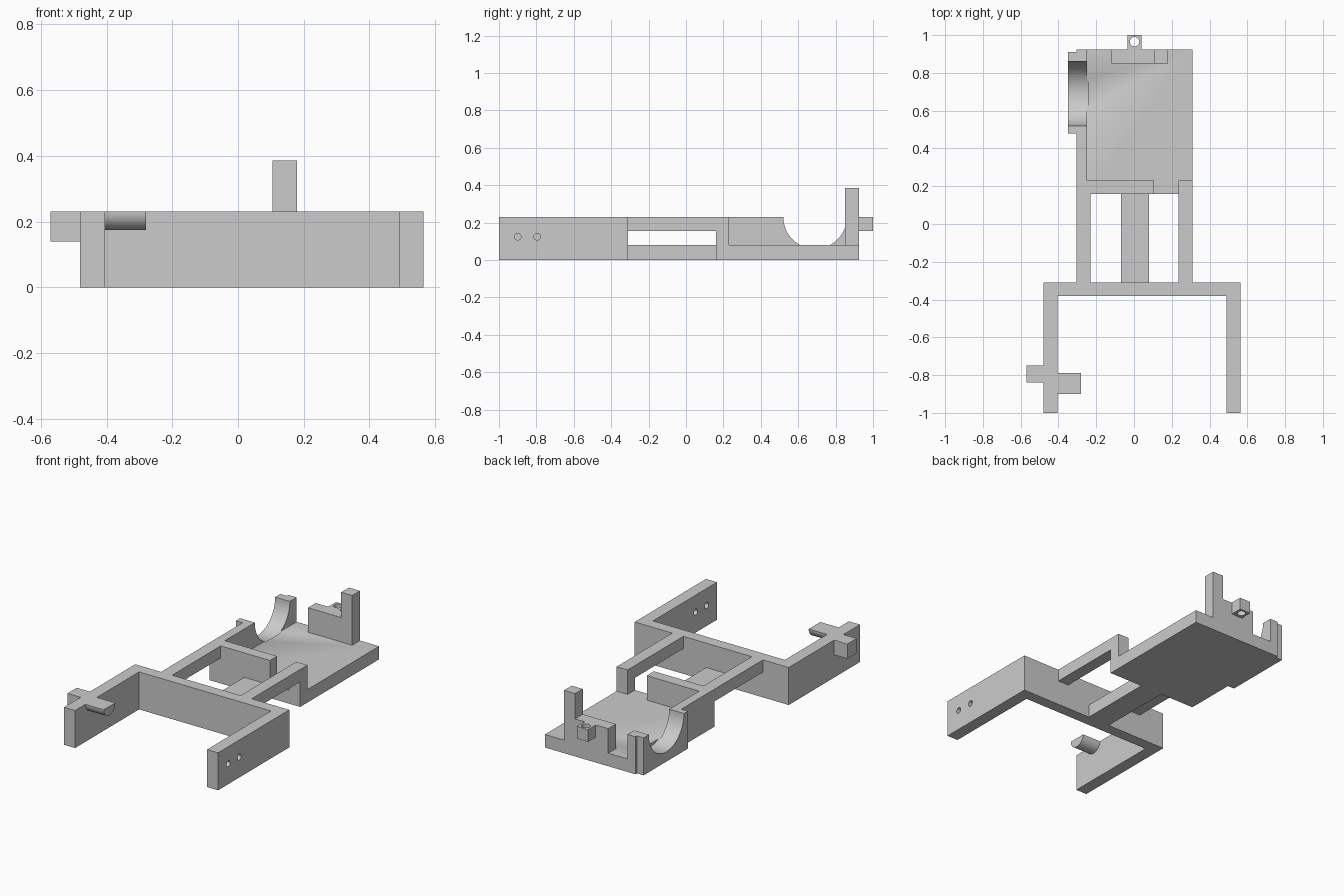
import bpy, bmesh
from math import cos, sin, pi
from mathutils import Vector

cube = bpy.data.objects.get("Cube")
if cube:
    bpy.data.objects.remove(cube, do_unlink=True)

grey = bpy.data.materials.new("plain grey")
grey.use_nodes = True
grey.diffuse_color = (0.6, 0.6, 0.6, 1)
grey.node_tree.nodes["Principled BSDF"].inputs["Base Color"].default_value = (0.6, 0.6, 0.6, 1)

H = 0.23      # full wall height
T = 0.08      # deck thickness
R = 0.155     # underside of raised rails


def extrude(name, profile, axis, start, end):
    """Extrude a 2D outline along an axis; outline uses the other two axes in order."""
    def place(p, d):
        v = list(p)
        v.insert("xyz".index(axis), d)
        return Vector(v)
    bm = bmesh.new()
    face = bm.faces.new([bm.verts.new(place(p, start)) for p in profile])
    shift = place((0, 0), end - start)
    new = bmesh.ops.extrude_face_region(bm, geom=[face])["geom"]
    bmesh.ops.translate(bm, vec=shift, verts=[g for g in new if isinstance(g, bmesh.types.BMVert)])
    bmesh.ops.recalc_face_normals(bm, faces=bm.faces)
    mesh = bpy.data.meshes.new(name)
    bm.to_mesh(mesh)
    bm.free()
    mesh.materials.append(grey)
    obj = bpy.data.objects.new(name, mesh)
    bpy.context.collection.objects.link(obj)
    return obj


def box(name, x, y, z):
    return extrude(name, [(x[0], y[0]), (x[1], y[0]), (x[1], y[1]), (x[0], y[1])], "z", *z)


def arc(u, v, r, a0, a1, n):
    return [(u + r * cos(a0 + (a1 - a0) * i / n), v + r * sin(a0 + (a1 - a0) * i / n)) for i in range(n)]


def smooth(obj):
    bpy.ops.object.select_all(action="DESELECT")
    obj.select_set(True)
    bpy.context.view_layer.objects.active = obj
    bpy.ops.object.shade_smooth_by_angle(angle=pi / 6)


def cut(obj, *cutters):
    for c in cutters:
        c.hide_render = True
        mod = obj.modifiers.new("cut", "BOOLEAN")
        mod.operation, mod.solver, mod.object = "DIFFERENCE", "EXACT", c
    deps = bpy.context.evaluated_depsgraph_get()
    mesh = bpy.data.meshes.new_from_object(obj.evaluated_get(deps))
    obj.modifiers.clear()
    obj.data = mesh
    smooth(obj)


def drill(u, v, r, axis, start, end, n=32):
    return extrude("cutter", arc(u, v, r, 0, 2 * pi, n), axis, start, end)


# Front fork: left and right arms joined by a cross bar
extrude("fork_right_arm_and_bar",
        [(-0.48, -1), (-0.405, -1), (-0.405, -0.38), (0.49, -0.38), (0.49, -0.31), (-0.48, -0.31)],
        "z", 0, H)
left_arm = box("fork_left_arm", (0.49, 0.565), (-1, -0.31), (0, H))
holes = [drill(y, 0.125, 0.018, "x", 0.4, 0.7) for y in (-0.9, -0.795)]
cut(left_arm, *holes)

# Pegs on the right arm
box("outer_peg", (-0.57, -0.48), (-0.84, -0.75), (0.14, H))
half_round = arc(-0.845, H, 0.056, pi, 2 * pi, 24) + [(-0.789, H)]
smooth(extrude("half_round_peg", half_round, "x", -0.405, -0.28))

# Rails linking the fork to the deck
box("right_rail", (-0.305, -0.23), (-0.31, 0.16), (R, H))
extrude("left_rail_and_post",
        [(-0.31, R), (0.16, R), (0.16, T), (0.23, T), (0.23, H), (-0.31, H)], "x", 0.235, 0.31)
box("centre_rail", (-0.07, 0.08), (-0.31, 0.16), (0, T))

# Deck, its walls and the round cradle on the right side
deck = box("deck", (-0.25, 0.31), (0.16, 0.925), (0, T))
side_wall = box("side_wall", (-0.305, -0.25), (0.16, 0.925), (0, H))
cradle = box("cradle", (-0.35, -0.305), (0.48, 0.91), (0, H))
bore = drill(0.69, H, 0.17, "x", -0.4, -0.24, 64)
for part in (deck, side_wall, cradle):
    cut(part, bore)
box("front_wall", (-0.25, 0.105), (0.16, 0.23), (T, H))
extrude("back_wall_and_post",
        [(-0.12, T), (0.18, T), (0.18, 0.385), (0.105, 0.385), (0.105, H), (-0.12, H)],
        "y", 0.85, 0.925)

# Drilled lug at the back
lug = box("back_lug", (-0.035, 0.04), (0.925, 1), (R, H))
lug_hole = drill(0.003, 0.965, 0.025, "z", 0.1, 0.3)
cut(lug, lug_hole)

for c in holes + [bore, lug_hole]:
    bpy.data.objects.remove(c, do_unlink=True)
